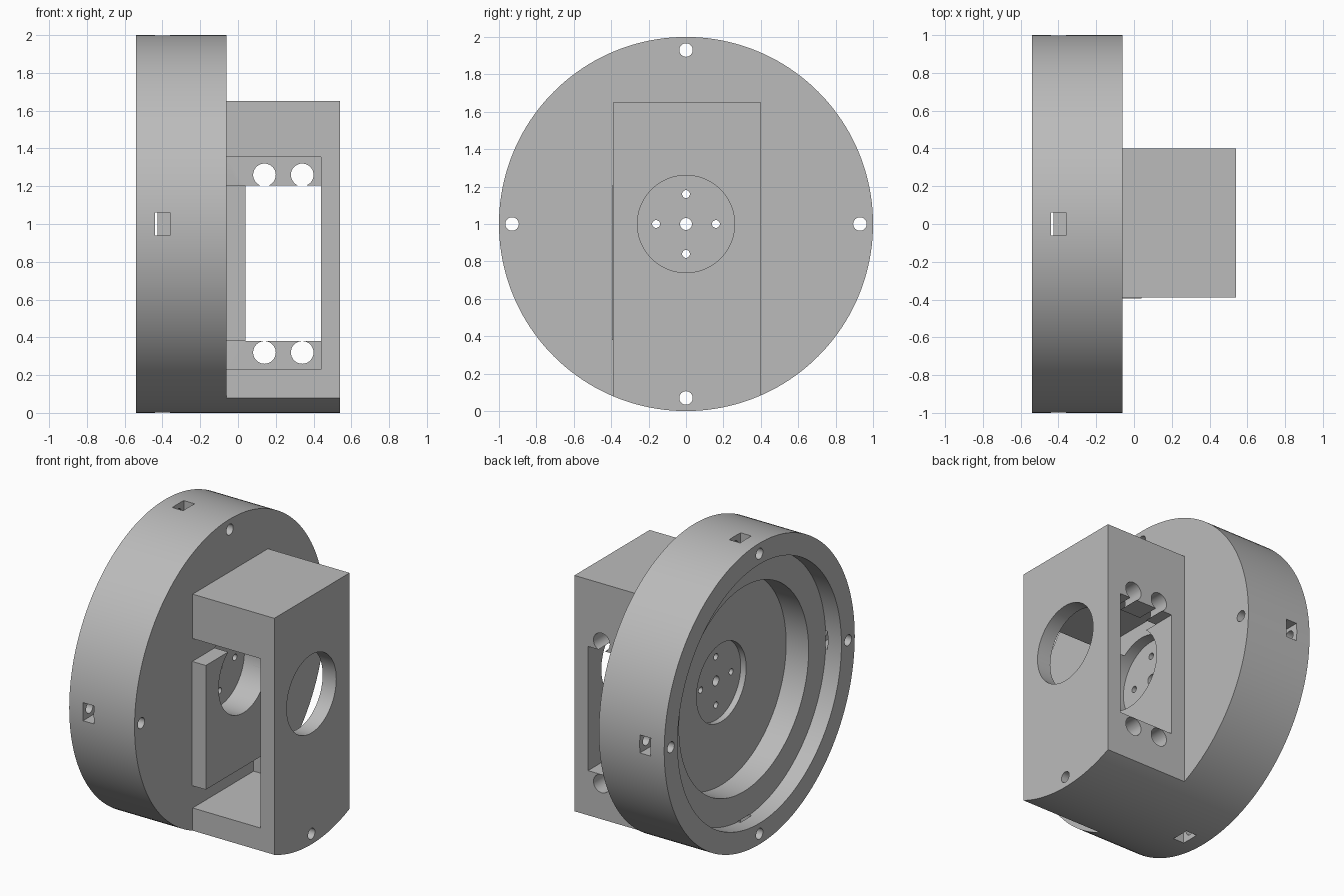
import bpy, math
from mathutils import Vector

if "Cube" in bpy.data.objects:
    bpy.data.objects.remove(bpy.data.objects["Cube"], do_unlink=True)

grey = bpy.data.materials.new("plain_grey")
grey.use_nodes = True
grey.diffuse_color = (0.5, 0.5, 0.5, 1)
grey.node_tree.nodes["Principled BSDF"].inputs["Base Color"].default_value = (0.5, 0.5, 0.5, 1)


def finish(name):
    ob = bpy.context.object
    ob.name = ob.data.name = name
    bpy.ops.object.transform_apply(location=True, rotation=True, scale=True)
    ob.data.materials.append(grey)
    return ob


def block(name, lo, hi):
    lo, hi = Vector(lo), Vector(hi)
    bpy.ops.mesh.primitive_cube_add(size=1, location=(lo + hi) / 2)
    bpy.context.object.scale = hi - lo
    return finish(name)


def rod(name, axis, radius, start, end, a, b, sides=32):
    """Cylinder along x (a, b = y, z) or along y (a, b = x, z)."""
    mid = (start + end) / 2
    if axis == "x":
        loc, rot = (mid, a, b), (0, math.pi / 2, 0)
    else:
        loc, rot = (a, mid, b), (math.pi / 2, 0, 0)
    bpy.ops.mesh.primitive_cylinder_add(vertices=sides, radius=radius,
                                        depth=end - start, location=loc, rotation=rot)
    return finish(name)


def carve(target, cutter, operation="DIFFERENCE"):
    mod = target.modifiers.new("carve", "BOOLEAN")
    mod.operation = operation
    mod.solver = "EXACT"
    mod.object = cutter
    bpy.context.view_layer.objects.active = target
    bpy.ops.object.modifier_apply(modifier=mod.name)
    bpy.data.objects.remove(cutter, do_unlink=True)


CZ = 1.0  # height of the wheel axis
BACK, FACE, END = -0.54, -0.06, 0.54
quarters = [(0, 1), (1, 0), (0, -1), (-1, 0)]

# Round housing with stepped bore and hub recesses on both sides
housing = rod("round_housing", "x", 1, BACK, FACE, 0, CZ, 160)
for radius, start, end in [(0.86, -0.7, -0.425), (0.68, -0.7, -0.26),
                           (0.26, -0.7, -0.22), (0.26, -0.135, 0.1)]:
    carve(housing, rod("bore", "x", radius, start, end, 0, CZ, 128))

# Rim screw holes, nut slots and hub holes
for dy, dz in quarters:
    carve(housing, rod("screw_hole", "x", 0.036, -0.7, 0.1, 0.93 * dy, CZ + 0.93 * dz))
    half = Vector((0.04, 0.1 if dy else 0.06, 0.1 if dz else 0.06))
    mid = Vector((-0.4, 0.955 * dy, CZ + 0.955 * dz))
    carve(housing, block("nut_slot", mid - half, mid + half))
    carve(housing, rod("hub_hole", "x", 0.021, -0.5, 0.1, 0.16 * dy, CZ + 0.16 * dz, 24))
carve(housing, rod("axle_hole", "x", 0.032, -0.5, 0.1, 0, CZ, 24))

# Motor box, rounded at the bottom to follow the housing
box = block("motor_box", (FACE, -0.39, -0.1), (END, 0.4, 1.65))
carve(box, rod("round_trim", "x", 1, -0.3, 0.8, 0, CZ, 160), "INTERSECT")
carve(box, block("cavity", (-0.2, -0.6, 0.23), (0.44, 0.25, 1.355)))
carve(box, block("window", (0.04, 0.1, 0.38), (0.44, 0.6, 1.205)))
for x in (0.14, 0.34):
    for z in (0.32, 1.26):
        carve(box, rod("mount_hole", "y", 0.06, 0.1, 0.6, x, z))
carve(box, rod("shaft_hole", "x", 0.26, -0.2, 0.8, 0, CZ, 96))
carve(box, rod("screw_hole", "x", 0.036, -0.2, 0.8, 0, CZ - 0.93))

# Spacer pad between housing and cavity
pad = block("spacer_pad", (FACE, -0.395, 0.38), (0.04, 0.25, 1.205))
carve(pad, rod("shaft_hole", "x", 0.26, -0.2, 0.8, 0, CZ, 96))

# Smooth round walls, sharp edges
for ob in (housing, box, pad):
    bpy.ops.object.select_all(action="DESELECT")
    ob.select_set(True)
    bpy.context.view_layer.objects.active = ob
    bpy.ops.object.shade_smooth_by_angle(angle=math.radians(30))
